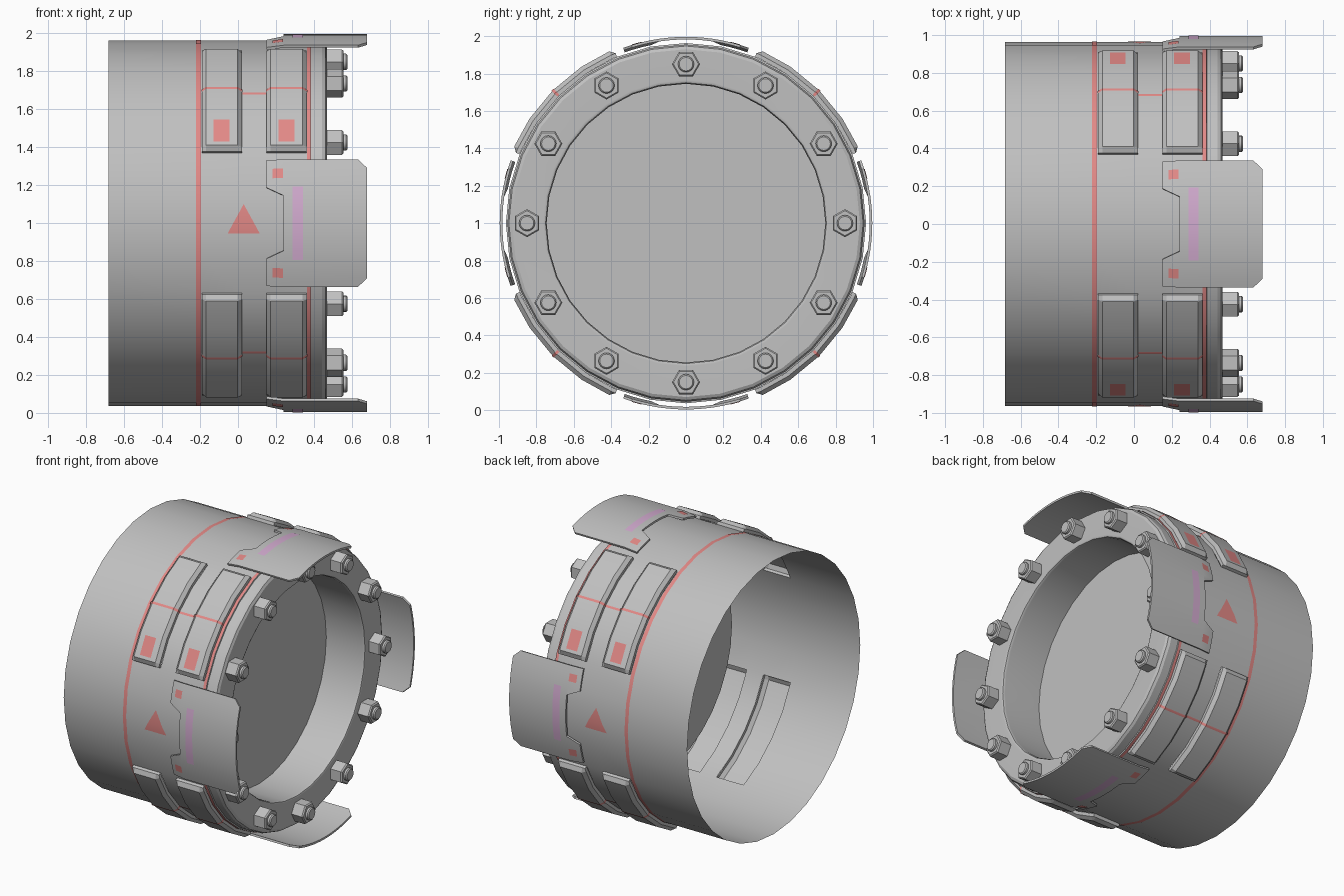
import bpy, bmesh, math

if "Cube" in bpy.data.objects:
    bpy.data.objects.remove(bpy.data.objects["Cube"])

STEP = 11.25  # 32-sided drum


def material(name, rgb):
    m = bpy.data.materials.new(name)
    m.diffuse_color = (*rgb, 1)
    m.use_nodes = True
    m.node_tree.nodes["Principled BSDF"].inputs["Base Color"].default_value = m.diffuse_color
    return m


GREY = material("grey metal", (0.53, 0.53, 0.53))
RED = material("marking red", (0.76, 0.25, 0.24))
PINK = material("pale mauve", (0.65, 0.41, 0.63))


def pos(x, r, a):
    """Point around the x axis; a = 0 faces +y, a = 90 faces up."""
    a = math.radians(a)
    return (x, r * math.cos(a), 1 + r * math.sin(a))


def facet(r, a):
    """Radius on the flat-sided drum at angle a."""
    h = STEP / 2
    return r * math.cos(math.radians(h)) / math.cos(math.radians(a % STEP - h))


def finish(bm, name, mat, thickness=0):
    me = bpy.data.meshes.new(name)
    bm.to_mesh(me)
    bm.free()
    me.materials.append(mat)
    ob = bpy.data.objects.new(name, me)
    bpy.context.collection.objects.link(ob)
    bpy.ops.object.select_all(action='DESELECT')
    ob.select_set(True)
    bpy.context.view_layer.objects.active = ob
    if thickness:
        mod = ob.modifiers.new("thickness", 'SOLIDIFY')
        mod.thickness = thickness
        mod.offset = -1
        bpy.ops.object.modifier_apply(modifier=mod.name)
    bpy.ops.object.shade_smooth_by_angle(angle=math.radians(25))
    mod = ob.modifiers.new("flat faces stay flat", 'WEIGHTED_NORMAL')
    mod.keep_sharp = True
    return ob


def grid(name, rows, mat, thickness=0):
    """Curved sheet from rows of (x, r, angle), facing outward."""
    bm = bmesh.new()
    vs = [[bm.verts.new(pos(*p)) for p in row] for row in rows]
    for a, b in zip(vs, vs[1:]):
        for i in range(len(a) - 1):
            bm.faces.new((a[i], a[i + 1], b[i + 1], b[i]))
    bmesh.ops.remove_doubles(bm, verts=bm.verts, dist=1e-5)
    bmesh.ops.dissolve_degenerate(bm, edges=bm.edges, dist=1e-5)
    bmesh.ops.recalc_face_normals(bm, faces=bm.faces)
    bm.normal_update()
    if sum(f.normal.y * f.calc_center_median().y +
           f.normal.z * (f.calc_center_median().z - 1) for f in bm.faces) < 0:
        bmesh.ops.reverse_faces(bm, faces=bm.faces)
    return finish(bm, name, mat, thickness)


def lathe(name, profile, segs, y=0, z=1, turn=0, skip=lambda i, j: False):
    """Spin an (x, r) profile about an axis along x and cap its last ring."""
    bm = bmesh.new()
    rings = []
    for x, r in profile:
        ring = []
        for j in range(segs):
            t = math.radians(turn) + math.tau * j / segs
            ring.append(bm.verts.new((x, y + r * math.cos(t), z + r * math.sin(t))))
        rings.append(ring)
    for i in range(len(rings) - 1):
        for j in range(segs):
            if not skip(i, j):
                k = (j + 1) % segs
                bm.faces.new((rings[i][j], rings[i + 1][j], rings[i + 1][k], rings[i][k]))
    bm.faces.new(rings[-1])
    bmesh.ops.recalc_face_normals(bm, faces=bm.faces)
    return finish(bm, name, GREY)


# Drum: open at the back, recessed disc at the front, openings under the pads
PADS = [(-0.19, 0.02), (0.15, 0.362)]
R, MID, TOP = 0.963, 0.984, 1.006
drum = [(-0.683, R), (-0.19, R), (0.02, R), (0.15, R), (0.362, R), (0.384, R),
        (0.386, 0.955), (0.443, 0.955), (0.46, 0.947), (0.469, 0.93),
        (0.469, 0.765), (0.463, 0.751), (0.448, 0.745), (0.165, 0.747)]
lathe("drum", drum, 32, skip=lambda i, j: i in (1, 3) and j % 8 in (2, 3, 4, 5))

# Red bands around the outside of the drum
for name, x0, x1 in (("rear", -0.222, -0.196), ("front", 0.363, 0.383)):
    grid(f"band_{name}", [[(x0, R + 0.002, STEP * j), (x1, R + 0.002, STEP * j)]
                          for j in range(33)], RED)

# Raised hollow pads with a chamfered rim, and their red cross line
for q in range(4):
    base = 90 * q
    angs = [(22.5, R), (22.5, MID), (24.1, TOP), (33.75, TOP), (45, TOP),
            (56.25, TOP), (65.9, TOP), (67.5, MID), (67.5, R)]
    for n, (x0, x1) in enumerate(PADS):
        xs = [(x0, R), (x0, MID), (x0 + 0.022, TOP), (x1 - 0.022, TOP), (x1, MID), (x1, R)]
        grid(f"pad_{q}_{n}", [[(x, min(rx, ra), base + a) for x, rx in xs]
                              for a, ra in angs], GREY)
        # red label at the lower end of the upper pads
        if q < 2:
            xc = (x0 + x1) / 2 - 0.001
            la = (25.3, 32.8) if q == 0 else (147.2, 154.7)
            grid(f"pad_label_{q}_{n}", [[(x, facet(TOP, a) + 0.003, a)
                 for x in (xc - 0.042, xc + 0.042)] for a in la], RED)
    line = []
    for x0, x1 in PADS:
        line += [(x0 - 0.003, R), (x0 - 0.003, MID), (x0 + 0.022, TOP),
                 (x1 - 0.022, TOP), (x1 + 0.003, MID), (x1 + 0.003, R)]
    grid(f"cross_line_{q}", [[(x, facet(r, a) + 0.003, a) for x, r in line]
                             for a in (base + 44.55, base + 45, base + 45.45)], RED)


# Four curved shields with a notch, clipped corners and small markings
def shield_r(x):
    return 0.984 + 0.012 * min(1, max(0, (x - 0.15) / 0.09))


half = [(0, 0.24, 0.68), (2.8, 0.24, 0.68), (5.6, 0.24, 0.68), (8.4, 0.24, 0.68),
        (11, 0.15, 0.68), (14, 0.15, 0.68), (17, 0.15, 0.68), (19.7, 0.15, 0.632)]
cols = [(-a, l, h) for a, l, h in half[:0:-1]] + half
for q in range(4):
    base = 90 * q
    grid(f"shield_{q}", [[(x, shield_r(x), base + a) for x in (l, max(l, 0.2401), h)]
                         for a, l, h in cols], GREY, 0.014)
    grid(f"shield_band_{q}", [[(x, shield_r(x) + 0.002, base + a) for x in (0.288, 0.342)]
                              for a in (-11.2, -8.4, -5.6, -2.8, 0, 2.8, 5.6, 8.4, 11.2)], PINK)
    for s in (-1, 1):
        grid(f"shield_mark_{q}_{s}", [[(x, shield_r(x) + 0.003, base + s * a)
             for x in (0.182, 0.236)] for a in (13.8, 16.8)], RED)

# Warning triangles on the front and back
for name, c, s in (("front", 180, -1), ("back", 0, 1)):
    grid(f"triangle_{name}", [[(0.03 + d * w, facet(R, c + s * a) + 0.003, c + s * a)
         for d in (-1, 1)] for a, w in ((-3.3, 0.085), (0, 0.055), (6, 0))], RED)

# Twelve hex nuts with round stud ends
for k in range(12):
    a = 30 * k
    _, y, z = pos(0, 0.85, a)
    lathe(f"nut_{k}", [(0.465, 0.075), (0.548, 0.075), (0.556, 0.067)], 6, y, z, a + 30)
    lathe(f"stud_{k}", [(0.55, 0.043), (0.57, 0.043), (0.577, 0.036)], 16, y, z)
